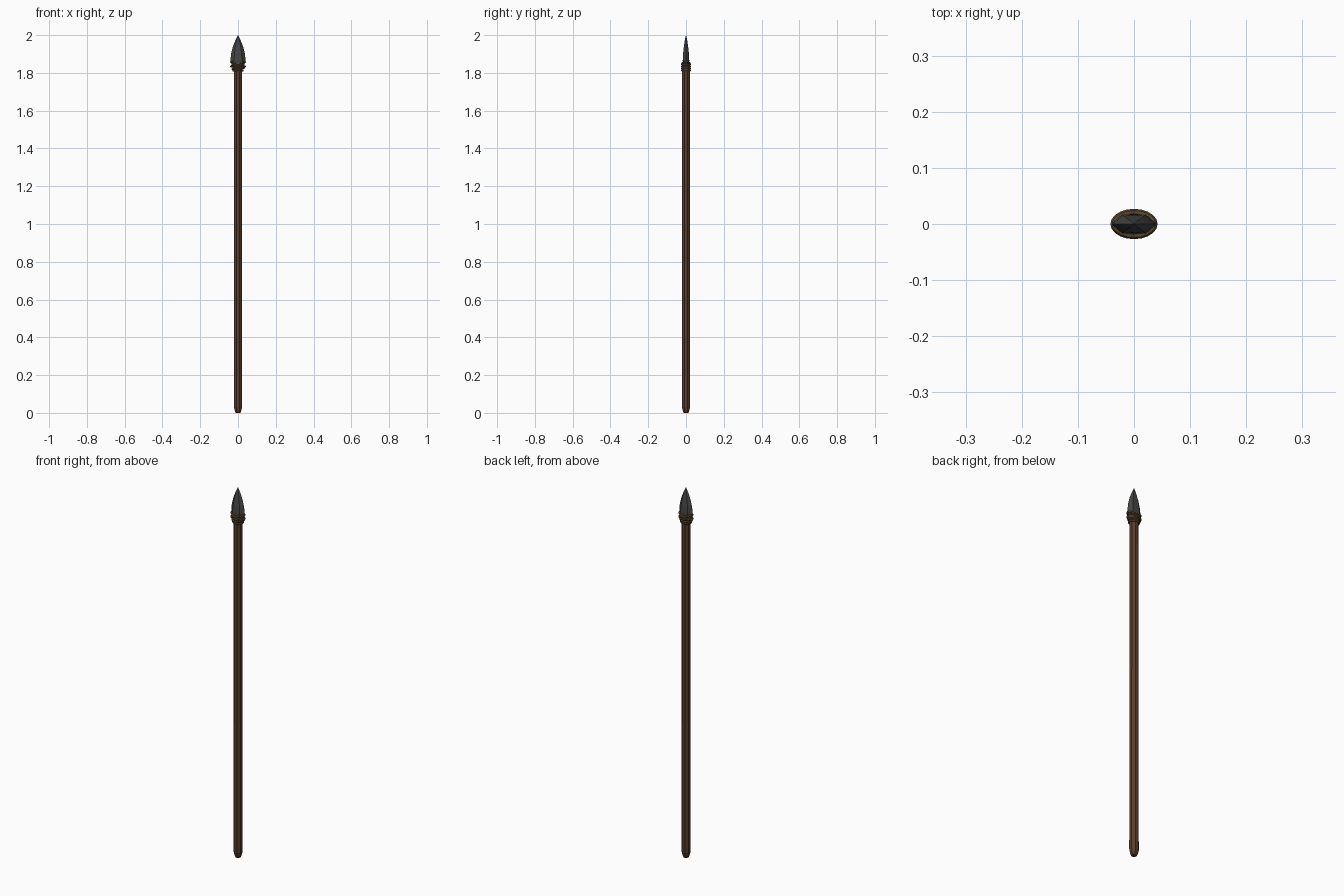
import bpy, bmesh
from math import sin, cos, pi, radians

if "Cube" in bpy.data.objects:
    bpy.data.objects.remove(bpy.data.objects["Cube"])


def material(name, rgb):
    m = bpy.data.materials.new(name)
    m.diffuse_color = (*rgb, 1)
    m.use_nodes = True
    m.node_tree.nodes["Principled BSDF"].inputs["Base Color"].default_value = m.diffuse_color
    return m


def loft(name, sections, mat):
    """Skin a stack of equal-length vertex loops and cap the ends."""
    bm = bmesh.new()
    loops = [[bm.verts.new(p) for p in s] for s in sections]
    n = len(loops[0])
    for a, b in zip(loops, loops[1:]):
        for i in range(n):
            j = (i + 1) % n
            bm.faces.new((a[i], a[j], b[j], b[i]))
    bm.faces.new(loops[0][::-1])
    bm.faces.new(loops[-1])
    bmesh.ops.remove_doubles(bm, verts=bm.verts, dist=1e-5)
    bmesh.ops.recalc_face_normals(bm, faces=bm.faces)
    return finish(name, bm, mat)


def finish(name, bm, mat):
    me = bpy.data.meshes.new(name)
    bm.to_mesh(me)
    bm.free()
    me.materials.append(mat)
    ob = bpy.data.objects.new(name, me)
    bpy.context.collection.objects.link(ob)
    return ob


def binding_ring(name, z, rx, ry, tilt, mat, minor=0.006, n=20, m=6):
    """Oval cord loop; tilt raises one x side and lowers the other."""
    bm = bmesh.new()
    grid = []
    for i in range(n):
        a = 2 * pi * i / n
        row = []
        for k in range(m):
            b = 2 * pi * k / m
            r = minor * cos(b)
            row.append(bm.verts.new(((rx + r) * cos(a), (ry + r) * sin(a),
                                     z + tilt * cos(a) + minor * sin(b))))
        grid.append(row)
    for i in range(n):
        for k in range(m):
            i2, k2 = (i + 1) % n, (k + 1) % m
            bm.faces.new((grid[i][k], grid[i2][k], grid[i2][k2], grid[i][k2]))
    return finish(name, bm, mat)


wood = material("wood", (0.10, 0.047, 0.024))
stone = material("stone", (0.06, 0.06, 0.058))
cord = material("cord", (0.105, 0.065, 0.028))

# Shaft: octagonal pole with a blunted butt
def octagon(z, r):
    return [(r * cos(pi / 8 + i * pi / 4), r * sin(pi / 8 + i * pi / 4), z)
            for i in range(8)]

loft("shaft", [octagon(z, r) for z, r in
               [(0, 0.013), (0.01, 0.018), (0.032, 0.0235), (1.84, 0.0225), (1.855, 0.016)]], wood)

# Spearhead: flattened hexagonal leaf shape (z, half width, half thickness)
def blade(z, w, t):
    return [(w, 0, z), (w * .52, t, z), (0, t * 1.02, z), (-w * .52, t, z),
            (-w, 0, z), (-w * .52, -t, z), (0, -t * 1.02, z), (w * .52, -t, z)]

loft("spearhead", [blade(*s) for s in
                   [(1.825, 0.028, 0.014), (1.865, 0.040, 0.017), (1.90, 0.037, 0.0155),
                    (1.94, 0.027, 0.011), (1.975, 0.013, 0.006), (2.0, 0.0005, 0.0005)]], stone)

# Binding: level wraps plus two crossing wraps
for i, (z, rx, tilt) in enumerate([(1.813, 0.025, 0), (1.823, 0.029, 0.002), (1.834, 0.033, -0.002),
                                   (1.846, 0.036, 0.012), (1.846, 0.036, -0.012)]):
    binding_ring(f"binding_{i + 1}", z, rx, 0.021, tilt, cord)
